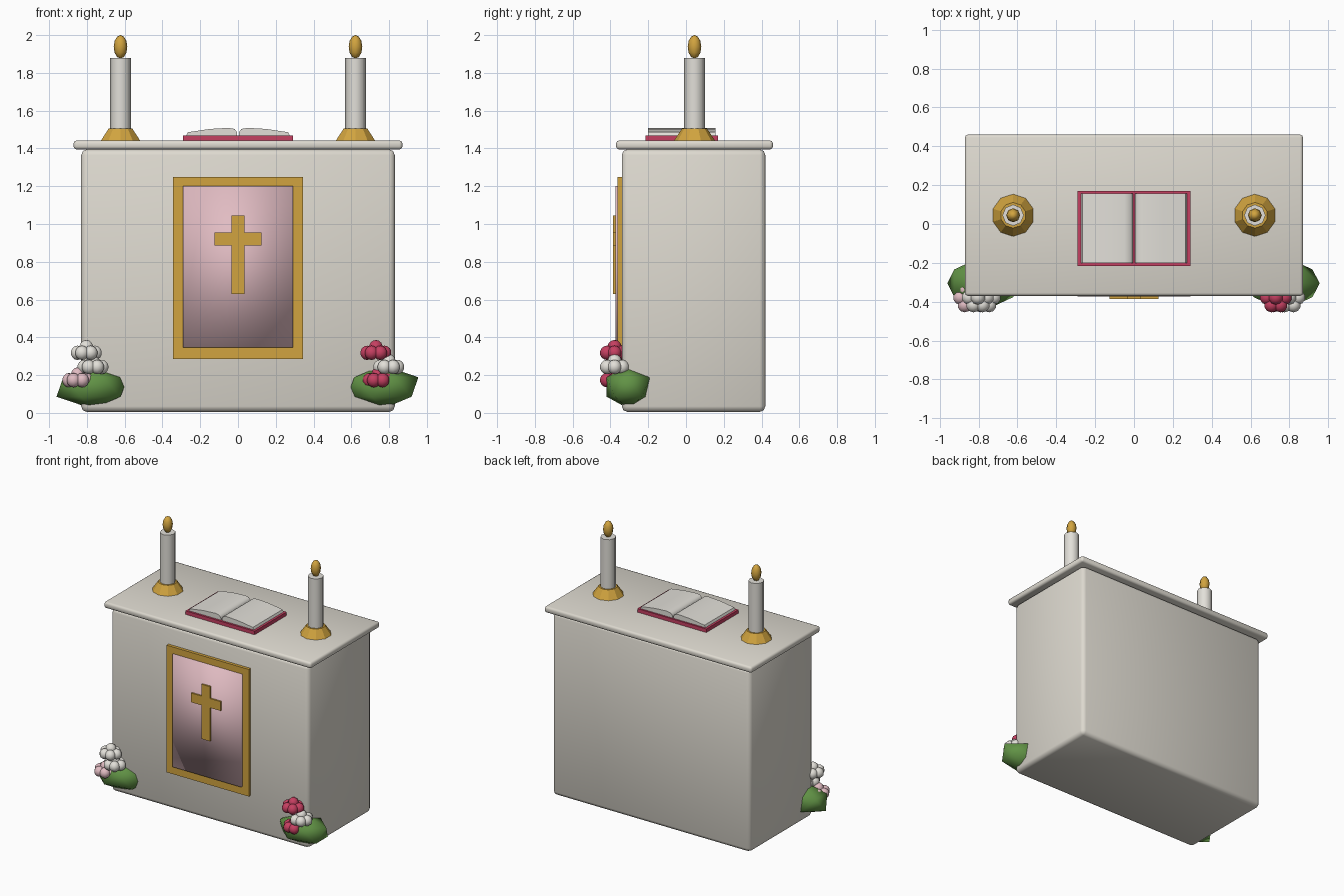
import bpy, bmesh
from math import radians, cos, sin, tau
from mathutils import Matrix

if "Cube" in bpy.data.objects:
    bpy.data.objects.remove(bpy.data.objects["Cube"])


def material(name, rgb):
    m = bpy.data.materials.new(name)
    m.use_nodes = True
    m.diffuse_color = (*rgb, 1)
    m.node_tree.nodes["Principled BSDF"].inputs["Base Color"].default_value = (*rgb, 1)
    return m


STONE = material("warm white stone", (0.73, 0.70, 0.63))
WHITE = material("soft white", (0.76, 0.74, 0.69))
GOLD = material("gold", (0.64, 0.37, 0.05))
PINK = material("pale pink", (0.75, 0.50, 0.54))
ROSE = material("rose red", (0.56, 0.05, 0.12))
GREEN = material("leaf green", (0.12, 0.29, 0.06))


def finish(name, bm, mat, angle=30, bevel=0.0, segments=2):
    """Turn a bmesh into a shaded object."""
    if bevel:
        bmesh.ops.bevel(bm, geom=bm.edges[:], offset=bevel, segments=segments,
                        profile=0.5, affect='EDGES', clamp_overlap=True)
    bmesh.ops.recalc_face_normals(bm, faces=bm.faces[:])
    mesh = bpy.data.meshes.new(name)
    bm.to_mesh(mesh)
    bm.free()
    mesh.materials.append(mat)
    ob = bpy.data.objects.new(name, mesh)
    bpy.context.collection.objects.link(ob)
    bpy.ops.object.select_all(action='DESELECT')
    ob.select_set(True)
    bpy.context.view_layer.objects.active = ob
    bpy.ops.object.shade_smooth_by_angle(angle=radians(angle))
    return ob


def place(loc, size=(1, 1, 1)):
    return Matrix.Translation(loc) @ Matrix.Diagonal((*size, 1))


def box(name, mat, x, y, z, **kw):
    """Box from (low, high) ranges on each axis."""
    bm = bmesh.new()
    loc = [(a + b) / 2 for a, b in (x, y, z)]
    size = [b - a for a, b in (x, y, z)]
    bmesh.ops.create_cube(bm, size=1, matrix=place(loc, size))
    return finish(name, bm, mat, **kw)


def cone(name, mat, x, y, z, r1, r2, sides, angle=30):
    bm = bmesh.new()
    bmesh.ops.create_cone(bm, cap_ends=True, segments=sides, radius1=r1, radius2=r2,
                          depth=z[1] - z[0], matrix=place((x, y, sum(z) / 2)))
    return finish(name, bm, mat, angle)


# Altar block and table slab
box("altar_body", STONE, (-0.83, 0.83), (-0.34, 0.42), (0.005, 1.395), bevel=0.03, angle=60)
box("table_slab", STONE, (-0.87, 0.87), (-0.37, 0.46), (1.395, 1.442), bevel=0.015, angle=60)

# Front panel: frame, cloth inset and cross
box("panel_frame", GOLD, (-0.345, 0.345), (-0.363, -0.33), (0.285, 1.25))
box("panel_inset", PINK, (-0.29, 0.29), (-0.374, -0.35), (0.345, 1.2), angle=100)
bm = bmesh.new()
w, arm = 0.035, 0.125
low, bar, high, top = 0.63, 0.885, 0.955, 1.045
half = [(w, low), (w, bar), (arm, bar), (arm, high), (w, high), (w, top)]
outline = half + [(-x, z) for x, z in reversed(half)]
face = bm.faces.new([bm.verts.new((x, -0.386, z)) for x, z in outline])
side = bmesh.ops.extrude_face_region(bm, geom=[face])
bmesh.ops.translate(bm, vec=(0, 0.02, 0),
                    verts=[v for v in side["geom"] if isinstance(v, bmesh.types.BMVert)])
finish("panel_cross", bm, GOLD)

# Open book
box("book_cover", ROSE, (-0.29, 0.29), (-0.215, 0.17), (1.44, 1.469))
profile = [(0.004, 1.465), (0.004, 1.485), (0.018, 1.503), (0.05, 1.509),
           (0.15, 1.503), (0.265, 1.486), (0.275, 1.465)]
for label, s in (("left", 1), ("right", -1)):
    bm = bmesh.new()
    face = bm.faces.new([bm.verts.new((s * x, -0.2, z)) for x, z in profile])
    side = bmesh.ops.extrude_face_region(bm, geom=[face])
    bmesh.ops.translate(bm, vec=(0, 0.357, 0),
                        verts=[v for v in side["geom"] if isinstance(v, bmesh.types.BMVert)])
    finish(label + "_book_pages", bm, WHITE, angle=50)

# Candles
for label, s in (("left", 1), ("right", -1)):
    x, y = s * 0.622, 0.045
    cone(label + "_candle_holder", GOLD, x, y, (1.44, 1.505), 0.11, 0.066, 10)
    cone(label + "_candle", WHITE, x, y, (1.5, 1.88), 0.055, 0.055, 8, angle=60)
    bm = bmesh.new()
    bmesh.ops.create_uvsphere(bm, u_segments=8, v_segments=6, radius=1,
                              matrix=place((x, y, 1.938), (0.036, 0.036, 0.062)))
    finish(label + "_flame", bm, GOLD, angle=70)


def blossom(name, mat, x, z, y=-0.378):
    """Ring of round petals with one raised in the middle."""
    bm = bmesh.new()
    spots = [(0.046 * cos(tau * i / 6), 0.046 * sin(tau * i / 6), -0.012) for i in range(6)]
    for dx, dy, dz in spots + [(0, 0, 0.018)]:
        bmesh.ops.create_uvsphere(bm, u_segments=10, v_segments=7, radius=0.038,
                                  matrix=place((x + dx, y + dy, z + dz)))
    finish(name, bm, mat, angle=60)


# Flower bushes at the front corners
bushes = (("left", 0.767, [(ROSE, 0.73), (WHITE, 0.798), (ROSE, 0.742)]),
          ("right", -0.773, [(WHITE, -0.803), (WHITE, -0.768), (PINK, -0.848)]))
for label, x, flowers in bushes:
    bm = bmesh.new()
    bmesh.ops.create_icosphere(bm, subdivisions=1, radius=1,
                               matrix=place((x, -0.305, 0.137), (0.21, 0.135, 0.115)))
    finish(label + "_bush", bm, GREEN, angle=75)
    for part, z, (mat, fx) in zip(("top", "middle", "bottom"), (0.33, 0.255, 0.185), flowers):
        blossom(f"{label}_{part}_blossom", mat, fx, z)
